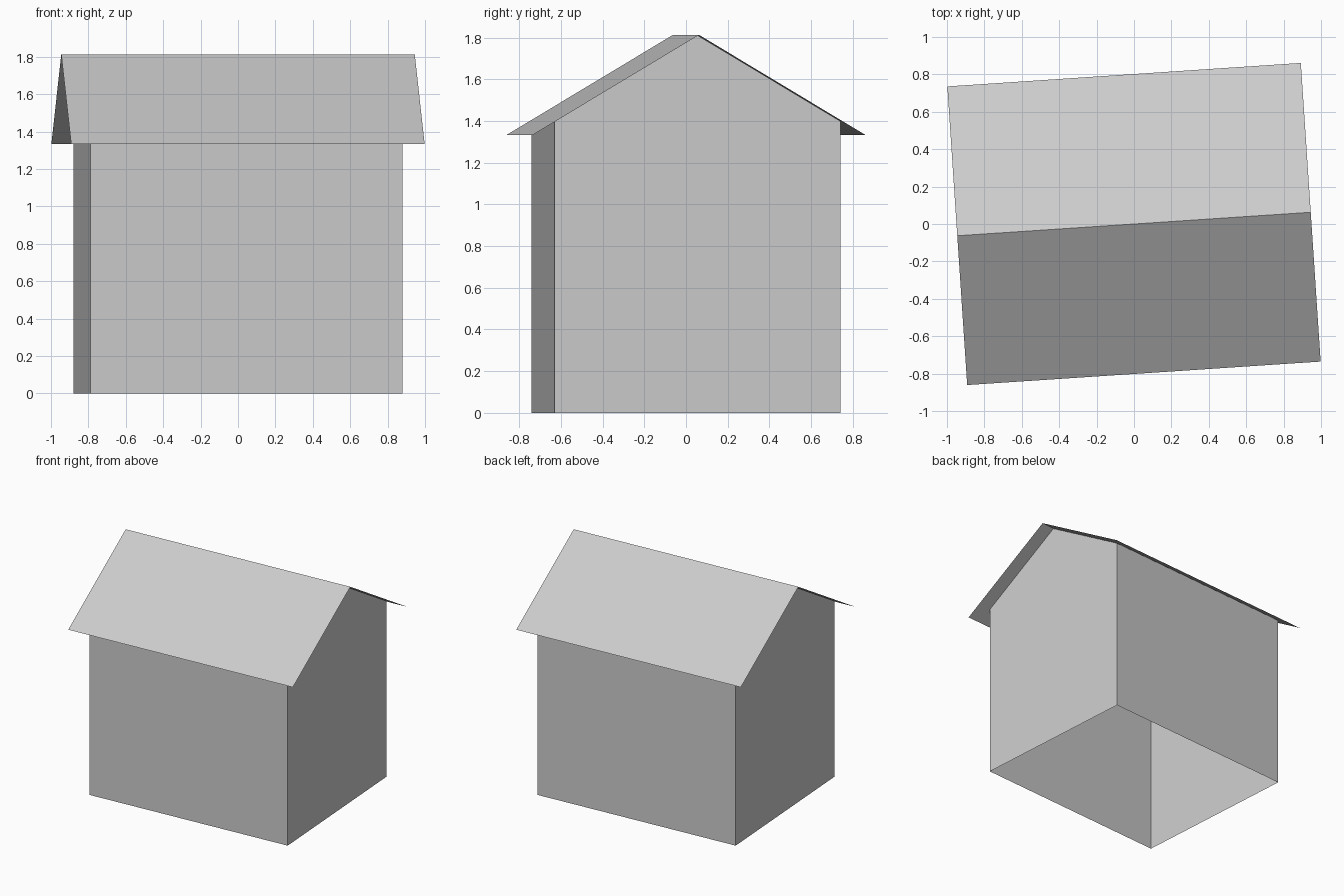
import bpy
import bmesh
from math import radians
from mathutils import Matrix

cube = bpy.data.objects.get("Cube")
if cube:
    bpy.data.objects.remove(cube, do_unlink=True)

TURN = Matrix.Rotation(radians(3.8), 4, "Z")
RIDGE, EAVE = 1.813, 1.333
ROOF_X, ROOF_Y = 0.947, 0.80
WALL_X, WALL_Y = 0.835, 0.687
WALL_TOP = RIDGE - (RIDGE - EAVE) * WALL_Y / ROOF_Y

grey = bpy.data.materials.new("light_grey")
grey.use_nodes = True
colour = (0.604, 0.604, 0.604, 1)
grey.diffuse_color = colour
grey.node_tree.nodes["Principled BSDF"].inputs["Base Color"].default_value = colour


def extrude_profile(name, profile, half_length, closed_ends=False):
    """Sweep an open (y, z) profile along x as a thin shell."""
    bm = bmesh.new()
    ends = [[bm.verts.new((x, y, z)) for y, z in profile]
            for x in (-half_length, half_length)]
    a, b = ends
    for i in range(len(profile) - 1):
        bm.faces.new((a[i], b[i], b[i + 1], a[i + 1]))
    if closed_ends:
        bm.faces.new(a)
        bm.faces.new(b[::-1])
        # Ceiling between the two side walls
        bm.faces.new((a[1], b[1], b[-2], a[-2]))
    bm.transform(TURN)
    mesh = bpy.data.meshes.new(name)
    bm.to_mesh(mesh)
    bm.free()
    mesh.materials.append(grey)
    obj = bpy.data.objects.new(name, mesh)
    bpy.context.collection.objects.link(obj)
    return obj


# Side walls and gables, open at the bottom; apex kept just below the roof
gap = 0.002
bm_profile = [(-WALL_Y, 0), (-WALL_Y, WALL_TOP - gap), (0, RIDGE - gap),
              (WALL_Y, WALL_TOP - gap), (WALL_Y, 0)]
walls = extrude_profile("walls", bm_profile, WALL_X, closed_ends=True)

# Thin pitched roof with overhang on every side
roof = extrude_profile("roof", [(-ROOF_Y, EAVE), (0, RIDGE), (ROOF_Y, EAVE)], ROOF_X)
